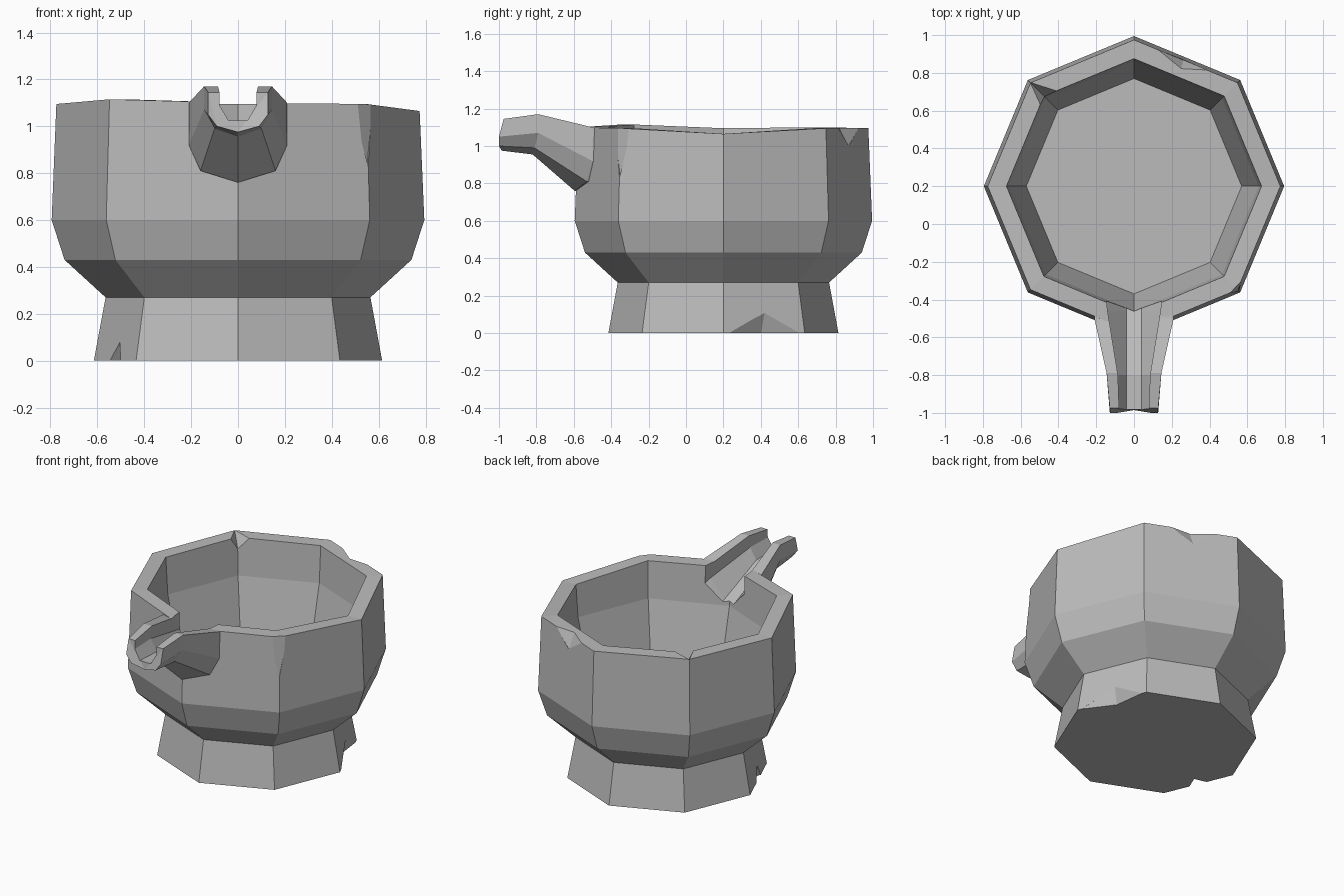
import bpy, bmesh
from math import cos, sin, pi
from mathutils import Vector

cube = bpy.data.objects.get("Cube")
if cube:
    bpy.data.objects.remove(cube, do_unlink=True)

stone = bpy.data.materials.new("grey_stone")
stone.use_nodes = True
grey = (0.5, 0.5, 0.5, 1)
stone.diffuse_color = grey
stone.node_tree.nodes["Principled BSDF"].inputs["Base Color"].default_value = grey


def finish(name, bm):
    bmesh.ops.recalc_face_normals(bm, faces=bm.faces[:])
    mesh = bpy.data.meshes.new(name)
    bm.to_mesh(mesh)
    bm.free()
    mesh.materials.append(stone)
    obj = bpy.data.objects.new(name, mesh)
    bpy.context.scene.collection.objects.link(obj)
    return obj


def loft(name, rings):
    """Closed solid skinned through rings of equal length."""
    bm = bmesh.new()
    loops = [[bm.verts.new(p) for p in ring] for ring in rings]
    n = len(loops[0])
    for a, b in zip(loops, loops[1:]):
        for i in range(n):
            j = (i + 1) % n
            bm.faces.new((a[i], a[j], b[j], b[i]))
    caps = [bm.faces.new(loops[0]), bm.faces.new(loops[-1])]
    bmesh.ops.triangulate(bm, faces=caps)
    return finish(name, bm)


def hull(name, points):
    """Convex wedge used to knock a chip out of the stone."""
    bm = bmesh.new()
    for p in points:
        bm.verts.new(p)
    res = bmesh.ops.convex_hull(bm, input=bm.verts[:])
    loose = [v for v in bm.verts if not v.link_faces]
    bmesh.ops.delete(bm, geom=loose, context='VERTS')
    return finish(name, bm)


def combine(target, tool, operation):
    mod = target.modifiers.new(tool.name, 'BOOLEAN')
    mod.operation = operation
    mod.solver = 'EXACT'
    mod.object = tool
    bpy.context.view_layer.update()
    deps = bpy.context.evaluated_depsgraph_get()
    mesh = bpy.data.meshes.new_from_object(target.evaluated_get(deps))
    target.modifiers.clear()
    target.data = mesh
    bpy.data.objects.remove(tool, do_unlink=True)


def octagon(radius, z, lift=(0,) * 8):
    return [(radius * cos(i * pi / 4), 0.2 + radius * sin(i * pi / 4), z + lift[i])
            for i in range(8)]


def mirrored(half):
    """Half section listed from the top edge down, completed across x = 0."""
    return half + [(-x, y, z) for x, y, z in reversed(half) if x > 0]


# Bowl and foot: outside profile, uneven rim, then the hollow
uneven = (-0.03, 0, 0, 0.005, 0, 0.02, 0.005, 0)
bowl = loft("mortar_bowl", [
    octagon(0.615, 0), octagon(0.565, 0.27), octagon(0.74, 0.43),
    octagon(0.795, 0.6), octagon(0.775, 1.095, uneven),
    octagon(0.675, 1.095, uneven), octagon(0.66, 0.85), octagon(0.57, 0.45)])

# Pouring spout, from inside the wall out to the lip
spout = loft("spout", [
    mirrored([(0.205, -0.46, 1.095), (0.205, -0.46, 0.92), (0.155, -0.49, 0.81), (0, -0.55, 0.765)]),
    mirrored([(0.21, -0.5, 1.1), (0.21, -0.5, 0.92), (0.16, -0.53, 0.81), (0, -0.595, 0.76)]),
    mirrored([(0.145, -0.79, 1.17), (0.145, -0.79, 1.07), (0.1, -0.81, 0.99), (0, -0.82, 0.955)]),
    mirrored([(0.128, -0.975, 1.145), (0.128, -1, 1.05), (0.09, -1, 1.0), (0, -0.985, 0.975)])])
combine(bowl, spout, 'UNION')

# Open channel through the wall and along the spout
channel = loft("channel_cutter", [
    mirrored([(x1, y, 1.4), (x1, y, z1), (0.04, y, z2)])
    for x1, y, z1, z2 in ((0.15, -0.36, 0.97, 0.85), (0.14, -0.46, 1.0, 0.88),
                          (0.085, -0.8, 1.09, 1.015), (0.075, -1.1, 1.09, 1.03))])
combine(bowl, channel, 'DIFFERENCE')

# Chips in the rim and foot
chips = {
    "back_rim_chip": [(0.12, 0.926, 1.1), (0.4, 0.812, 1.1), (0.25, 0.82, 1.1),
                      (0.26, 0.868, 1.0), (0.35, 1.07, 1.12)],
    "corner_rim_chip": [(0.49, -0.385, 1.1), (0.575, -0.295, 1.1), (0.55, -0.35, 0.83),
                        (0.49, -0.385, 1.3), (0.575, -0.295, 1.3), (0.7, -0.5, 0.83),
                        (0.8, -0.6, 1.3)],
    "inner_rim_chip": [(-0.55, 0.75, 1.1), (-0.495, 0.63, 1.1), (-0.41, 0.705, 1.1),
                       (-0.55, 0.75, 1.2), (-0.495, 0.63, 1.2), (-0.41, 0.705, 1.2),
                       (-0.472, 0.672, 1.02)],
    "side_foot_chip": [(0.61, 0.21, -0.01), (0.44, 0.63, -0.01), (0.47, 0.4, -0.01),
                       (0.505, 0.42, 0.11), (0.72, 0.51, -0.01)],
    "front_foot_chip": [(-0.55, 0.043, -0.01), (-0.5, -0.078, -0.01), (-0.46, 0.02, -0.01),
                        (-0.505, -0.035, 0.08), (-0.64, -0.1, -0.01)],
}
for name, points in chips.items():
    combine(bowl, hull(name, points), 'DIFFERENCE')

for face in bowl.data.polygons:
    face.use_smooth = False
    face.material_index = 0
